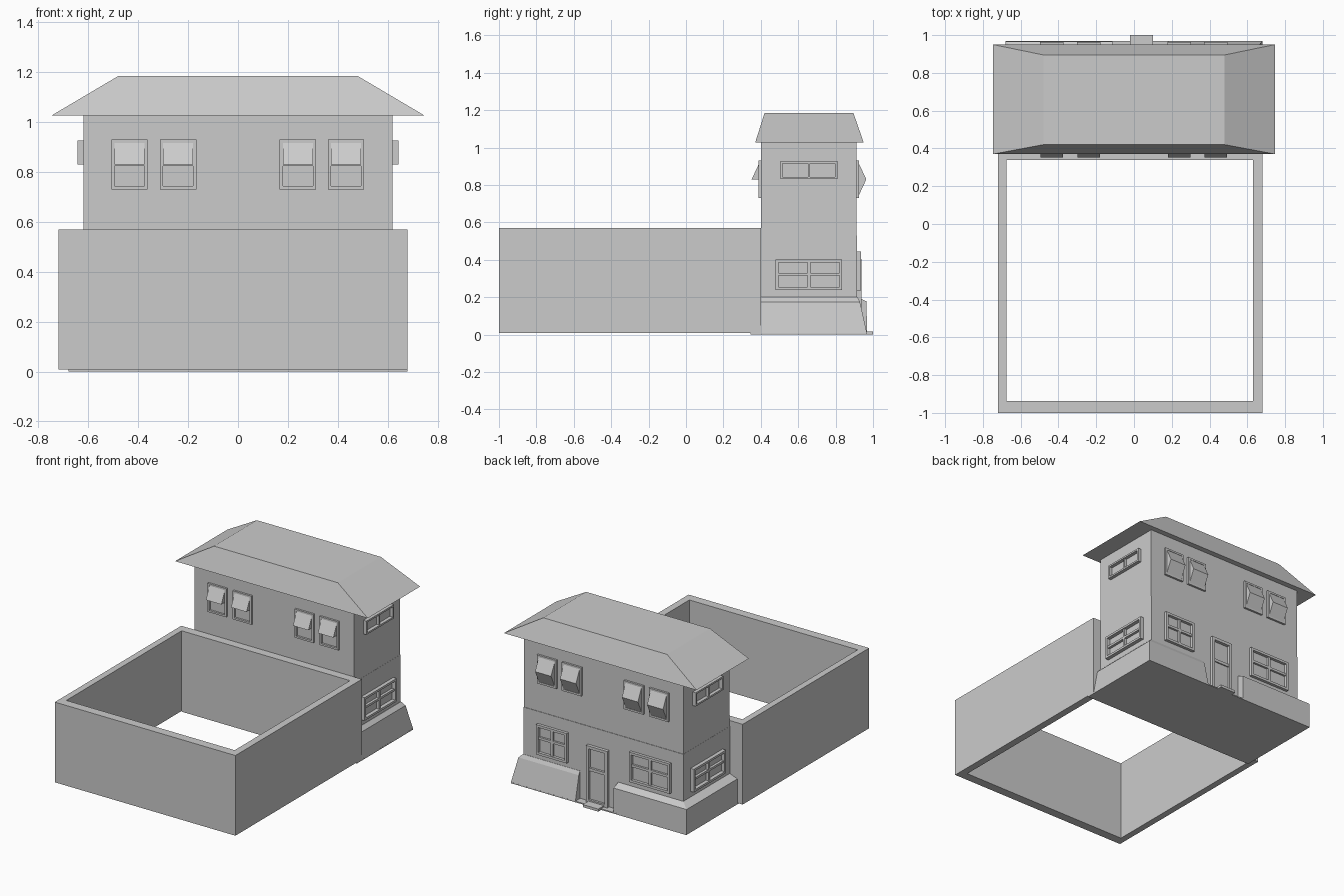
import bpy, bmesh
from mathutils import Vector, Matrix

if "Cube" in bpy.data.objects:
    bpy.data.objects.remove(bpy.data.objects["Cube"])


def finish(name, bm, mat=None):
    if mat:
        bm.transform(mat)
    bmesh.ops.recalc_face_normals(bm, faces=bm.faces)
    me = bpy.data.meshes.new(name)
    bm.to_mesh(me)
    bm.free()
    ob = bpy.data.objects.new(name, me)
    bpy.context.collection.objects.link(ob)
    return ob


def loft(bm, rings):
    """Join matching closed rings of points and cap both ends."""
    vs = [[bm.verts.new(p) for p in r] for r in rings]
    n = len(vs[0])
    for a, b in zip(vs, vs[1:]):
        for i in range(n):
            j = (i + 1) % n
            bm.faces.new((a[i], a[j], b[j], b[i]))
    bm.faces.new(vs[0][::-1])
    bm.faces.new(vs[-1])


def rect(x0, x1, y0, y1, z):
    return [(x0, y0, z), (x1, y0, z), (x1, y1, z), (x0, y1, z)]


def add_box(bm, x0, x1, y0, y1, z0, z1):
    loft(bm, [rect(x0, x1, y0, y1, z0), rect(x0, x1, y0, y1, z1)])


def box(name, *dims):
    bm = bmesh.new()
    add_box(bm, *dims)
    return finish(name, bm)


def wall_matrix(origin, normal):
    """Local x runs along the wall, y is up, z points out of the wall."""
    n, up = Vector(normal), Vector((0, 0, 1))
    m = Matrix((up.cross(n), up, n)).transposed().to_4x4()
    m.translation = origin
    return m


def window(name, origin, normal, w, h, depth=0.02, border=0.015, vbars=(), hbars=(), flap=None):
    """Frame centred on origin, bars at fractions of the size, optional flap profile."""
    bm = bmesh.new()
    x, y, b = w / 2, h / 2, border
    for s in (-1, 1):
        add_box(bm, *sorted((s * x, s * (x - b))), -y, y, -0.005, depth)
        add_box(bm, b - x, x - b, *sorted((s * y, s * (y - b))), -0.005, depth)
    for f in vbars:
        c = (f - 0.5) * w
        add_box(bm, c - b / 2, c + b / 2, b - y, y - b, -0.005, depth * 0.75)
    for f in hbars:
        c = (f - 0.5) * h
        add_box(bm, b - x, x - b, c - b / 2, c + b / 2, -0.005, depth * 0.7)
    if flap:
        loft(bm, [[(s * (x - b), v, d) for d, v in flap] for s in (-1, 1)])
    return finish(name, bm, wall_matrix(origin, normal))


# Ground plate and the two storeys
box("floor_plate", -0.68, 0.68, 0.345, 0.968, 0, 0.008)
box("lower_storey", -0.62, 0.62, 0.40, 0.915, 0.004, 0.53)
box("upper_storey", -0.619, 0.619, 0.401, 0.912, 0.53, 1.03)

# Hipped roof with flat top
bm = bmesh.new()
loft(bm, [rect(-0.747, 0.747, 0.37, 0.95, 1.027), rect(-0.48, 0.48, 0.42, 0.895, 1.185)])
finish("roof", bm)

# Yard wall: closed ring with open floor
bm = bmesh.new()
outer, inner = (-0.72, 0.68, -1.0, 0.40), (-0.675, 0.63, -0.937, 0.34)
rings = [[bm.verts.new(p) for p in rect(*r, z)]
         for r, z in ((outer, 0.008), (outer, 0.57), (inner, 0.57), (inner, 0.008))]
for k in range(4):
    a, b = rings[k], rings[(k + 1) % 4]
    for i in range(4):
        j = (i + 1) % 4
        bm.faces.new((a[i], a[j], b[j], b[i]))
finish("yard_wall", bm)


# Plinths wrapping the two back corners, with a gap at the door
def plinth(name, s, gap, levels):
    bm = bmesh.new()
    loft(bm, [[(s * 0.6, 0.402, z), (s * ox, 0.402, z), (s * ox, oy, z),
               (gap, oy, z), (gap, 0.9, z), (s * 0.6, 0.9, z)] for ox, oy, z in levels])
    finish(name, bm)


plinth("plinth_right", 1, 0.18, [(0.68, 0.968, 0.006), (0.648, 0.93, 0.175), (0.622, 0.917, 0.2)])
plinth("plinth_left", -1, -0.115, [(0.68, 0.968, 0.006), (0.68, 0.965, 0.178), (0.622, 0.917, 0.2)])

# Upper windows with tilted flaps, front and back
awning = [(0.008, 0.09), (0.05, 0.0), (0.008, 0.0)]
bay = [(0.01, 0.09), (0.052, 0.0), (0.01, -0.09)]
for i, x in enumerate((-0.435, -0.24, 0.24, 0.433)):
    window(f"front_window_{i}", (x, 0.401, 0.83), (0, -1, 0), 0.146, 0.20,
           0.014, 0.013, hbars=(0.5,), flap=awning)
    window(f"back_window_{i}", (x, 0.912, 0.83), (0, 1, 0), 0.15, 0.20,
           0.014, 0.013, flap=bay)

# Side windows on both storeys
for s, side in ((1, "right"), (-1, "left")):
    window(f"{side}_upper_window", (s * 0.619, 0.657, 0.879), (s, 0, 0), 0.305, 0.096,
           0.024, 0.012, vbars=(0.5,))
    window(f"{side}_lower_window", (s * 0.62, 0.657, 0.32), (s, 0, 0), 0.355, 0.162,
           0.026, 0.015, vbars=(0.5,), hbars=(0.52,))

# Lower back windows
window("back_lower_window_right", (0.39, 0.915, 0.34), (0, 1, 0), 0.24, 0.21,
       0.02, 0.017, vbars=(0.5,), hbars=(0.55,))
window("back_lower_window_left", (-0.37, 0.915, 0.34), (0, 1, 0), 0.315, 0.21,
       0.02, 0.017, vbars=(0.5,), hbars=(0.55,))

# Back door with frame, glazed top and step
window("door", (0.037, 0.915, 0.206), (0, 1, 0), 0.165, 0.396, 0.022, 0.02, hbars=(0.58,))
box("door_panel", -0.025, 0.099, 0.91, 0.922, 0.02, 0.23)
box("door_step", -0.02, 0.10, 0.91, 1.0, 0.0, 0.018)
